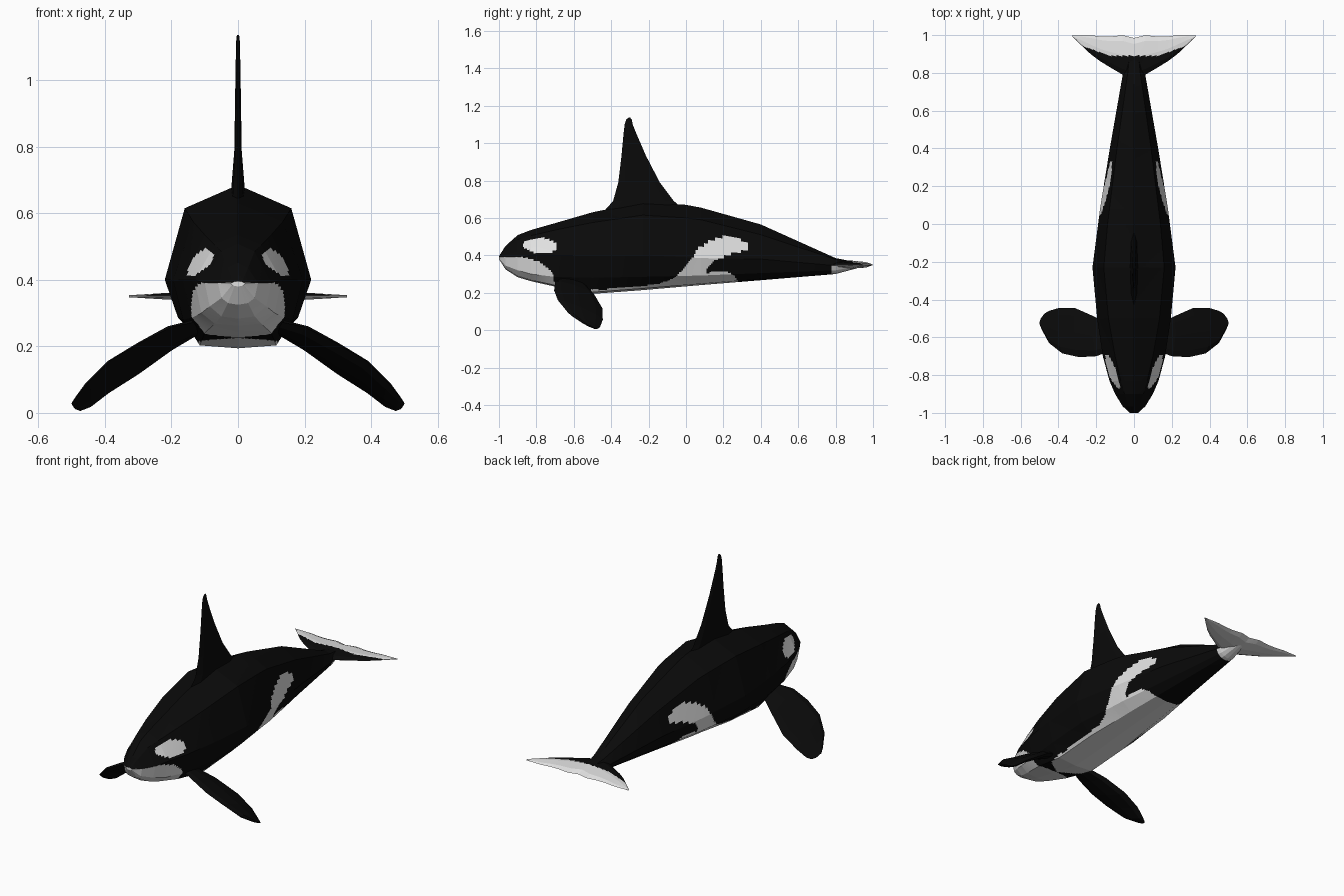
import bpy, bmesh, math
from mathutils import Vector

if "Cube" in bpy.data.objects:
    bpy.data.objects.remove(bpy.data.objects["Cube"])


def material(name, v):
    m = bpy.data.materials.new(name)
    m.diffuse_color = (v, v, v, 1)
    m.use_nodes = True
    m.node_tree.nodes["Principled BSDF"].inputs["Base Color"].default_value = m.diffuse_color
    return m


BLACK = material("black skin", 0.003)
WHITE = material("white skin", 0.75)


def loft(name, rings, step=None, around=1, white=None):
    """Skin closed rings; optionally split finely so a rule can paint the faces."""
    fine = []
    for ring in rings:
        out = []
        for a, b in zip(ring, ring[1:] + ring[:1]):
            out += [a.lerp(b, i / around) for i in range(around)]
        fine.append(out)
    rows = [fine[0]]
    for r0, r1 in zip(fine, fine[1:]):
        gap = max((a - b).length for a, b in zip(r0, r1))
        k = max(1, math.ceil(gap / step)) if step else 1
        rows += [[a.lerp(b, i / k) for a, b in zip(r0, r1)] for i in range(1, k + 1)]
    bm = bmesh.new()
    vs = [[bm.verts.new(p) for p in row] for row in rows]
    n = len(vs[0])
    for r0, r1 in zip(vs, vs[1:]):
        for i in range(n):
            j = (i + 1) % n
            bm.faces.new((r0[i], r0[j], r1[j], r1[i]))
    bm.faces.new(vs[0])
    bm.faces.new(vs[-1])
    bmesh.ops.recalc_face_normals(bm, faces=bm.faces)
    bm.normal_update()
    if white:
        for f in bm.faces:
            f.material_index = int(white(f.calc_center_median(), f.normal))
    me = bpy.data.meshes.new(name)
    bm.to_mesh(me)
    bm.free()
    me.materials.append(BLACK)
    me.materials.append(WHITE)
    ob = bpy.data.objects.new(name, me)
    bpy.context.collection.objects.link(ob)
    return ob


def blade_ring(lead, trail, thick, up, sides=8):
    """Lens-shaped section between a leading and a trailing point."""
    mid, half = (lead + trail) / 2, (lead - trail) / 2
    return [mid + half * math.cos(a) + up * thick * math.sin(a)
            for a in (2 * math.pi * i / sides for i in range(sides))]


def inside(y, z, poly):
    hit = False
    for (y0, z0), (y1, z1) in zip(poly, poly[1:] + poly[:1]):
        if (z0 > z) != (z1 > z) and y < y0 + (z - z0) * (y1 - y0) / (z1 - z0):
            hit = not hit
    return hit


# Body: y, top z, shoulder x z, side x z, low side x z, belly x z, bottom z
STATIONS = [
    (-1.00, .395, .012, .394, .022, .39, .018, .384, .01, .381, .38),
    (-.965, .45, .03, .435, .06, .39, .05, .345, .03, .33, .325),
    (-.90, .508, .05, .485, .10, .39, .085, .32, .05, .29, .283),
    (-.83, .535, .07, .505, .13, .40, .11, .30, .07, .268, .262),
    (-.70, .572, .10, .535, .165, .40, .14, .285, .10, .24, .233),
    (-.50, .63, .135, .575, .195, .40, .165, .28, .115, .203, .194),
    (-.23, .685, .16, .615, .22, .40, .18, .285, .115, .223, .214),
    (.00, .67, .14, .60, .19, .39, .155, .29, .095, .242, .234),
    (.08, .655, .13, .59, .18, .385, .148, .292, .09, .248, .241),
    (.40, .565, .09, .51, .128, .38, .10, .305, .06, .274, .267),
    (.80, .385, .033, .378, .058, .345, .045, .32, .025, .305, .30),
    (.93, .36, .02, .358, .03, .35, .02, .343, .012, .337, .335),
]
body_rings = []
for y, zt, *mid, zb in STATIONS:
    half = [(mid[i], mid[i + 1]) for i in range(0, 8, 2)]
    ring = [(0, zt)] + half + [(0, zb)] + [(-x, z) for x, z in reversed(half)]
    body_rings.append([Vector((x, y, z)) for x, z in ring])

# White chin, belly and flank patch, seen from the side (y, z)
PATCH = [(-1.1, .392), (-.87, .39), (-.78, .365), (-.715, .31), (-.70, .245), (-.66, .225),
         (-.55, .215), (-.45, .217), (-.3, .232), (-.15, .245), (-.06, .28), (0, .34),
         (.07, .44), (.13, .48), (.2, .5), (.28, .49), (.335, .46), (.335, .43),
         (.25, .41), (.15, .37), (.115, .335), (.11, .305), (.15, .312), (.22, .315),
         (.26, .29), (.285, .25), (.285, 0), (-1.1, 0)]


def body_white(c, n):
    dy, dz = c.y + .78, c.z - .452
    eye = (dy / .09) ** 2 + ((dz + .05 * dy) / .041) ** 2 < 1
    tail = c.y > .775 and c.z < .355 and n.z < .3
    return eye or tail or inside(c.y, c.z, PATCH)


loft("body", body_rings, .008, 10, body_white)

# Dorsal fin: z, front y, back y, half thickness
FIN = [(.60, -.45, .00, .024), (.645, -.43, -.01, .023), (.69, -.39, -.065, .019),
       (.79, -.362, -.14, .011), (.93, -.345, -.213, .009), (1.05, -.334, -.265, .007),
       (1.10, -.328, -.285, .006), (1.125, -.32, -.29, .005), (1.136, -.308, -.298, .003)]
loft("dorsal_fin", [blade_ring(Vector((0, f, z)), Vector((0, b, z)), t, Vector((1, 0, 0)))
                    for z, f, b, t in FIN])

# Flippers: leading point, trailing point, half thickness
FLIPPER = [((.12, -.67, .275), (.12, -.54, .245), .018), ((.20, -.70, .258), (.21, -.49, .19), .022),
           ((.29, -.705, .212), (.31, -.446, .115), .022), ((.38, -.685, .16), (.40, -.445, .055), .02),
           ((.45, -.63, .092), (.45, -.46, .016), .017), ((.488, -.56, .045), (.475, -.475, .006), .01),
           ((.50, -.53, .028), (.49, -.495, .012), .005)]
for side, sx in (("right", 1), ("left", -1)):
    up = Vector((sx * .62, 0, .78))
    loft(side + "_flipper",
         [blade_ring(Vector((sx * l[0], *l[1:])), Vector((sx * t[0], *t[1:])), h, up)
          for l, t, h in FLIPPER])

# Tail fluke: x, leading y, trailing y, half thickness
FLUKE = [(0, .77, .985, .022), (.06, .79, 1.0, .018), (.127, .83, .992, .014), (.18, .862, .993, .011),
         (.23, .90, 1.0, .009), (.28, .947, 1.0, .006), (.327, .992, .997, .003)]
span = [(-x, l, t, h) for x, l, t, h in reversed(FLUKE[1:])] + FLUKE
loft("tail_fluke",
     [blade_ring(Vector((x, l, .352)), Vector((x, t, .349)), h, Vector((0, 0, 1))) for x, l, t, h in span],
     .008, 8,
     lambda c, n: n.z < 0 or c.y > .89 + max(0, abs(c.x) - .13) * .37)
